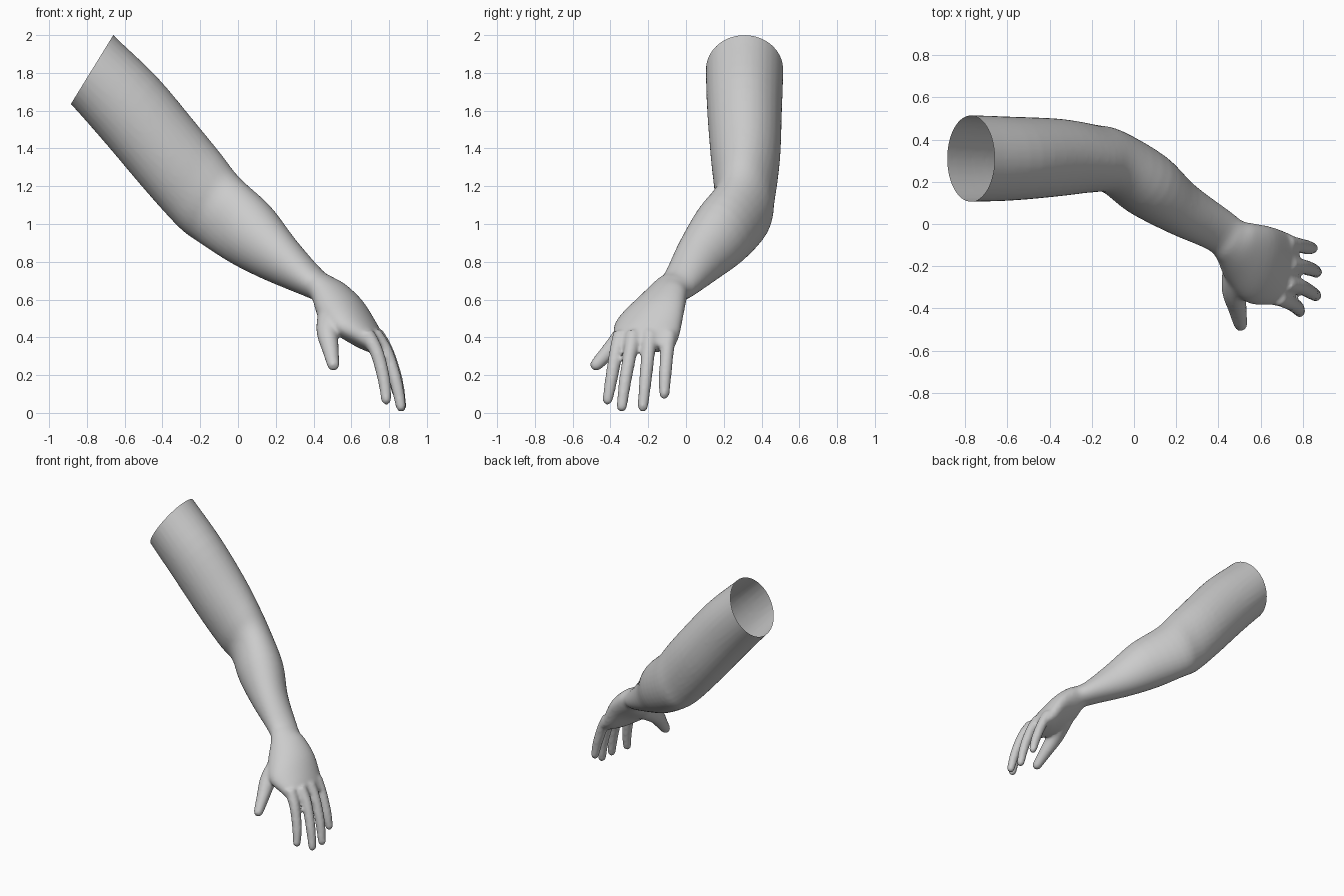
import bpy, bmesh, math
from mathutils import Vector as V

if "Cube" in bpy.data.objects:
    bpy.data.objects.remove(bpy.data.objects["Cube"])

skin = bpy.data.materials.new("grey skin")
skin.diffuse_color = (0.6, 0.6, 0.6, 1)
skin.use_nodes = True
skin.node_tree.nodes["Principled BSDF"].inputs["Base Color"].default_value = skin.diffuse_color


def spline(pts, t):
    """Catmull-Rom interpolation through a list of vectors."""
    i = min(int(t), len(pts) - 2)
    f = t - i
    a, b, c, d = (pts[max(0, min(len(pts) - 1, k))] for k in (i - 1, i, i + 1, i + 2))
    return 0.5 * (2*b + (c - a)*f + (2*a - 5*b + 4*c - d)*f*f + (3*b - a - 3*c + d)*f**3)


def loft(bm, rings, sides=32):
    """Closed tube through rings of (centre, half axis, half axis)."""
    loops = []
    for c, u, s in rings:
        loops.append([bm.verts.new(c + u*math.cos(2*math.pi*k/sides) + s*math.sin(2*math.pi*k/sides))
                      for k in range(sides)])
    for a, b in zip(loops, loops[1:]):
        for k in range(sides):
            n = (k + 1) % sides
            bm.faces.new((a[k], a[n], b[n], b[k]))
    bm.faces.new(loops[0][::-1])
    bm.faces.new(loops[-1])


def finger(bm, path, radii):
    """Tapered tube along a curved path with a rounded tip."""
    pts = [V(p) for p in path]
    rad = [V((r, 0, 0)) for r in radii]
    n = 16
    ts = [(len(pts) - 1) * k / n for k in range(n + 1)]
    rings = []
    for t in ts:
        tan = (spline(pts, min(t + .1, ts[-1])) - spline(pts, max(t - .1, 0))).normalized()
        u = tan.cross(V((0, 1, 0))).normalized()
        rings.append((spline(pts, t), u, u.cross(tan), spline(rad, t).x))
    c, u, s, r = rings[-1]
    for a in (25, 50, 70, 85):
        a = math.radians(a)
        rings.append((c + tan*r*math.sin(a), u, s, r*math.cos(a)))
    loft(bm, [(c, u*r, s*r) for c, u, s, r in rings], 16)


# Arm and palm sections: upper edge, lower edge, sideways half width vector
sections = [
    ((-.77, .31, 2.12), (-1.0, .31, 1.75), (0, -.20, 0)),
    ((-.66, .31, 2.0), (-.885, .31, 1.635), (0, -.205, 0)),
    ((-.43, .31, 1.78), (-.70, .31, 1.425), (0, -.198, 0)),
    ((-.22, .315, 1.53), (-.48, .315, 1.165), (0, -.183, 0)),
    ((-.09, .29, 1.37), (-.31, .33, .98), (-.02, -.16, 0)),
    ((0, .25, 1.25), (-.2, .34, .90), (-.045, -.145, 0)),
    ((.14, .13, 1.11), (-.02, .25, .79), (-.09, -.13, 0)),
    ((.28, .02, .93), (.16, .13, .70), (-.07, -.107, 0)),
    ((.42, -.06, .765), (.38, 0, .61), (-.06, -.085, 0)),
    ((.48, -.10, .725), (.425, -.05, .585), (-.06, -.09, 0)),
    ((.56, -.13, .675), (.44, -.13, .51), (-.05, -.135, -.02)),
    ((.65, -.19, .58), (.52, -.19, .43), (-.05, -.18, -.03)),
    ((.735, -.21, .465), (.62, -.21, .355), (-.03, -.175, 0)),
    ((.785, -.22, .37), (.71, -.22, .315), (-.02, -.155, 0)),
]
centre = [(V(p) + V(q)) / 2 for p, q, s in sections]
up = [(V(p) - V(q)) / 2 for p, q, s in sections]
side = [V(s) for p, q, s in sections]

bm = bmesh.new()
steps = (len(sections) - 1) * 4
loft(bm, [tuple(spline(x, k / 4) for x in (centre, up, side)) for k in range(steps + 1)])

# Four fingers, then the thumb
taper = (.042, .037, .034, .028)
finger(bm, [(.68, -.345, .42), (.735, -.37, .32), (.772, -.395, .18), (.785, -.415, .07)], taper)
finger(bm, [(.72, -.28, .42), (.785, -.295, .32), (.835, -.322, .17), (.863, -.34, .033)], taper)
finger(bm, [(.73, -.19, .42), (.79, -.20, .32), (.84, -.215, .17), (.865, -.228, .033)], taper)
finger(bm, [(.72, -.09, .42), (.772, -.10, .33), (.82, -.11, .2), (.845, -.115, .10)], taper)
finger(bm, [(.50, -.20, .52), (.475, -.31, .43), (.49, -.40, .335), (.505, -.475, .255)],
       (.08, .06, .045, .034))
bmesh.ops.recalc_face_normals(bm, faces=bm.faces)
mesh = bpy.data.meshes.new("arm")
bm.to_mesh(mesh)
bm.free()
arm = bpy.data.objects.new("arm", mesh)
bpy.context.collection.objects.link(arm)

# Fuse the parts into one soft skin
fuse = arm.modifiers.new("fuse", 'REMESH')
fuse.mode = 'VOXEL'
fuse.voxel_size = .011
soft = arm.modifiers.new("soften", 'SMOOTH')
soft.factor = .5
soft.iterations = 8
fused = bpy.data.meshes.new_from_object(arm.evaluated_get(bpy.context.evaluated_depsgraph_get()))
arm.modifiers.clear()
arm.data = fused

# Cut the shoulder end open
bm = bmesh.new()
bm.from_mesh(fused)
normal = up[1].cross(side[1]).normalized()
if normal.dot(centre[0] - centre[1]) < 0:
    normal = -normal
bmesh.ops.bisect_plane(bm, geom=bm.verts[:] + bm.edges[:] + bm.faces[:],
                       plane_co=centre[1], plane_no=normal, clear_outer=True)
for f in bm.faces:
    f.smooth = True
    f.material_index = 0
bm.to_mesh(fused)
bm.free()
fused.materials.clear()
fused.materials.append(skin)
